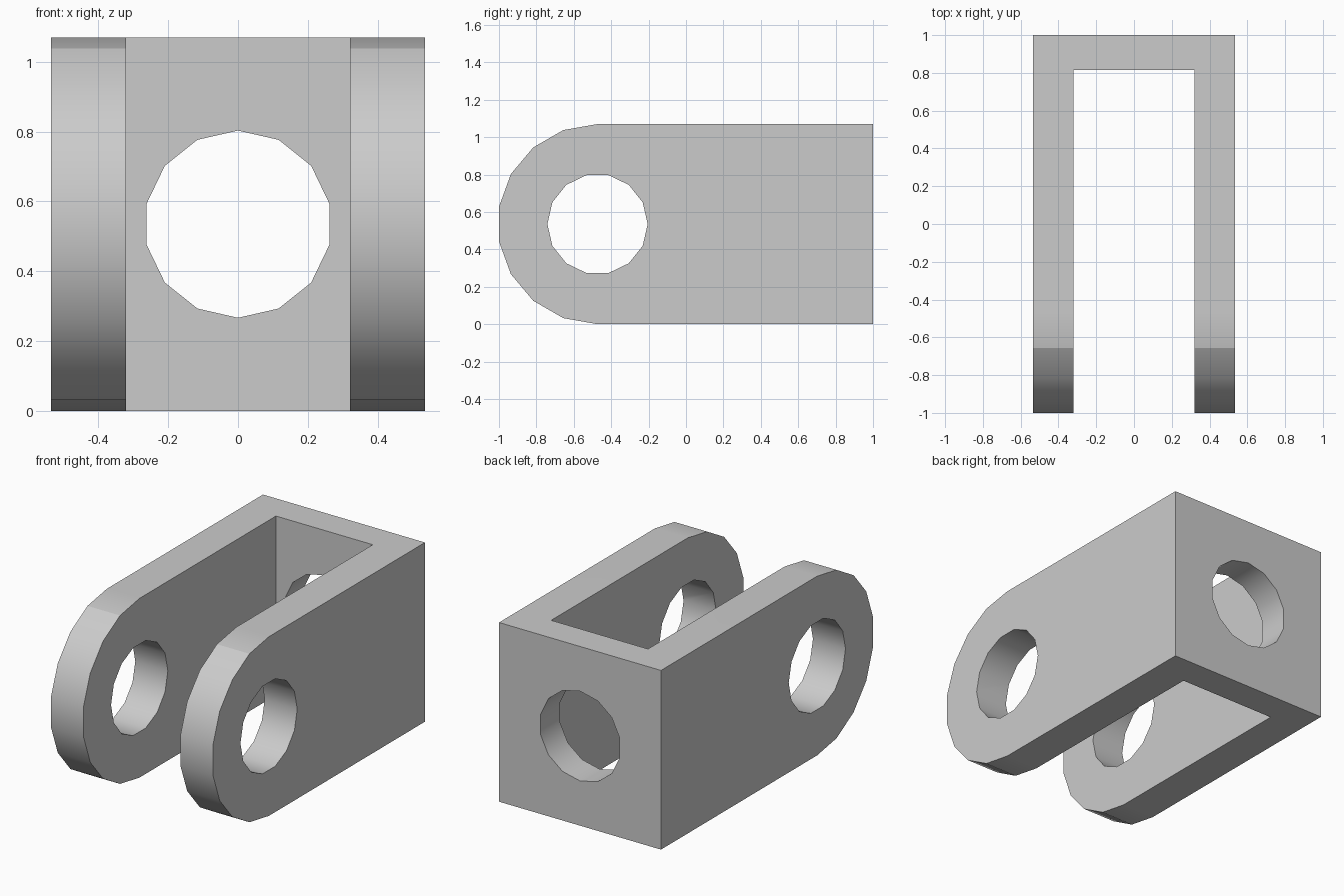
import bpy, bmesh
from math import cos, sin, pi, radians
from mathutils import Matrix, Vector

cube = bpy.data.objects.get("Cube")
if cube:
    bpy.data.objects.remove(cube, do_unlink=True)

HALF_W = 0.535                 # half width, half height and nose radius
MID_Z = 0.535
PIVOT_Y = -0.473               # centre of the rounded arm ends
HOLE_R = 0.268
SLOT_X, SLOT_Y = 0.32, 0.815   # inner faces of the arms and of the back wall

grey = bpy.data.materials.new("plain grey")
grey.use_nodes = True
colour = (0.6, 0.6, 0.6, 1)
grey.diffuse_color = colour
grey.node_tree.nodes["Principled BSDF"].inputs["Base Color"].default_value = colour


def prism(name, points, start, depth):
    """Extrude a closed polygon along a depth vector."""
    bm = bmesh.new()
    face = bm.faces.new([bm.verts.new(Vector(p) + Vector(start)) for p in points])
    grown = bmesh.ops.extrude_face_region(bm, geom=[face])["geom"]
    bmesh.ops.translate(bm, vec=depth,
                        verts=[v for v in grown if isinstance(v, bmesh.types.BMVert)])
    bmesh.ops.recalc_face_normals(bm, faces=bm.faces)
    mesh = bpy.data.meshes.new(name)
    bm.to_mesh(mesh)
    bm.free()
    mesh.materials.append(grey)
    obj = bpy.data.objects.new(name, mesh)
    bpy.context.collection.objects.link(obj)
    return obj


def ring(sides=14):
    return [(HOLE_R * cos(2 * pi * i / sides), HOLE_R * sin(2 * pi * i / sides))
            for i in range(sides)]


# Side outline: square back, nine-sided half round nose
nose = [radians(90 + 20 * i) for i in range(10)]
outline = [(0, 1, 0), (0, 1, 2 * MID_Z)]
outline += [(0, PIVOT_Y + HALF_W * cos(a), MID_Z + HALF_W * sin(a)) for a in nose]
outline.append((0, 1, 0))
bracket = prism("clevis_bracket", outline[:-1], (-HALF_W, 0, 0), (2 * HALF_W, 0, 0))

# Cutters: slot between the arms, pin hole through both arms, hole in the back wall
slot = prism("slot_cutter",
             [(-SLOT_X, -2, 0), (SLOT_X, -2, 0), (SLOT_X, SLOT_Y, 0), (-SLOT_X, SLOT_Y, 0)],
             (0, 0, -1), (0, 0, 3))
pin = prism("pin_hole_cutter", [(0, a, b) for a, b in ring()],
            (-1, PIVOT_Y, MID_Z), (2, 0, 0))
back = prism("back_hole_cutter", [(b, 0, a) for a, b in ring()],
             (0, 0.6, MID_Z), (0, 1, 0))

bpy.ops.object.select_all(action="DESELECT")
bpy.context.view_layer.objects.active = bracket
bracket.select_set(True)
for cutter in (slot, pin, back):
    cutter.hide_render = True
    mod = bracket.modifiers.new("cut", "BOOLEAN")
    mod.operation = "DIFFERENCE"
    mod.solver = "EXACT"
    mod.object = cutter
    bpy.ops.object.modifier_apply(modifier=mod.name)
    bpy.data.objects.remove(cutter, do_unlink=True)

# Smooth the round surfaces, with a crease one facet in from each flat side
bpy.ops.object.shade_smooth_by_angle(angle=radians(30))
mesh = bracket.data
crease = HALF_W * sin(radians(70))
for edge in mesh.edges:
    ends = [mesh.vertices[i].co for i in edge.vertices]
    if all(abs(abs(p.z - MID_Z) - crease) < 0.003 and p.y < PIVOT_Y - 0.1 for p in ends):
        edge.use_edge_sharp = True
weighted = bracket.modifiers.new("even flats", "WEIGHTED_NORMAL")
weighted.keep_sharp = True
